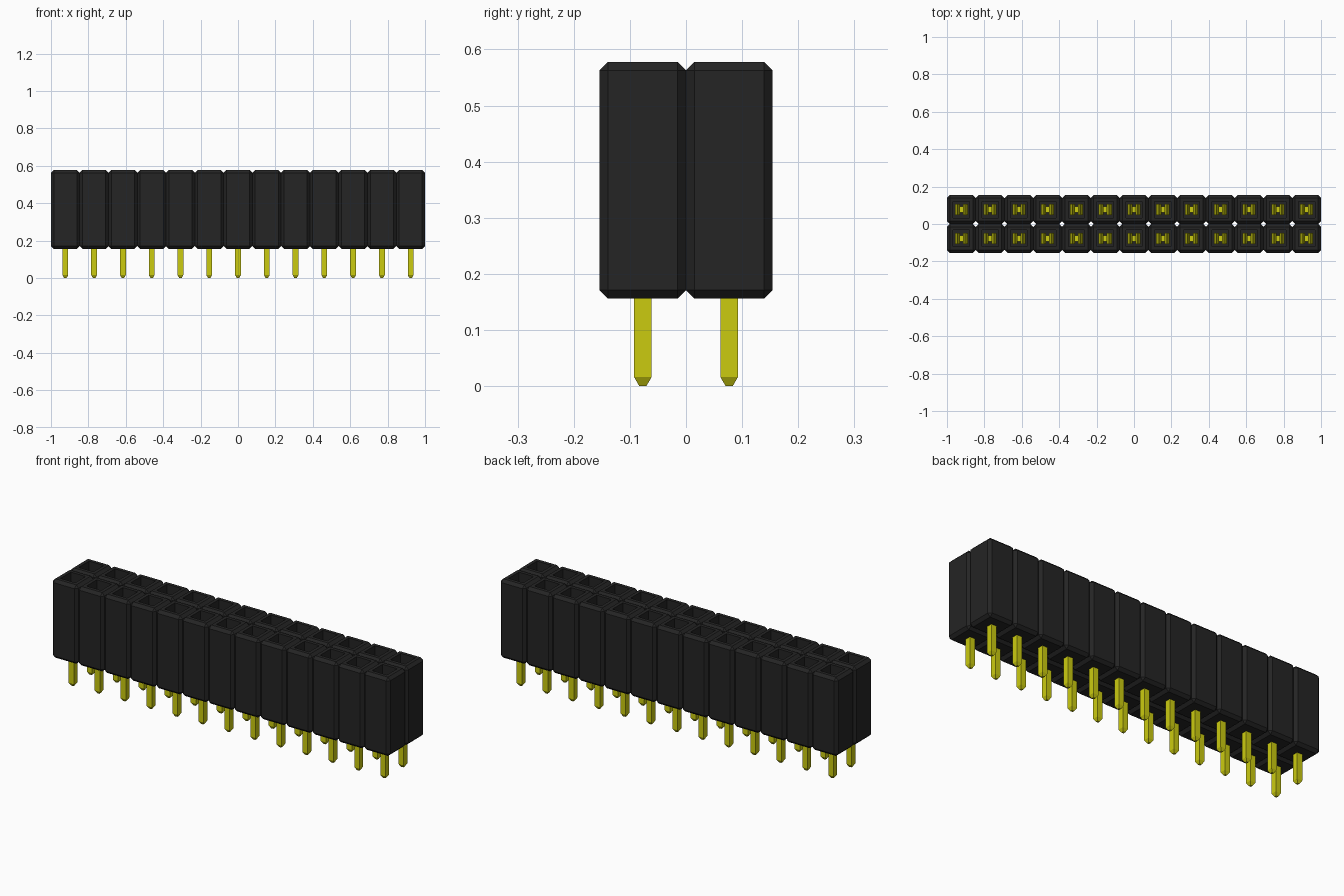
import bpy, bmesh
from mathutils import Matrix, Vector

cube = bpy.data.objects.get("Cube")
if cube:
    bpy.data.objects.remove(cube, do_unlink=True)

COLS, ROWS = 13, 2
PITCH = 2 / COLS
Z0, Z1 = 0.156, 0.578          # housing bottom and top
CHAMFER = 0.015
HOLE = 0.036                   # half width of a socket opening
FLOOR = 0.20                   # socket floor height


def material(name, rgb):
    m = bpy.data.materials.new(name)
    m.use_nodes = True
    m.diffuse_color = (*rgb, 1)
    bsdf = next(n for n in m.node_tree.nodes if n.type == 'BSDF_PRINCIPLED')
    bsdf.inputs["Base Color"].default_value = (*rgb, 1)
    return m


black = material("black plastic", (0.018, 0.018, 0.018))
gold = material("yellow gold", (0.60, 0.60, 0.005))


def to_mesh(bm, name, mat):
    bmesh.ops.recalc_face_normals(bm, faces=bm.faces)
    me = bpy.data.meshes.new(name)
    bm.to_mesh(me)
    bm.free()
    me.materials.append(mat)
    return me


def add(name, me, loc=(0, 0, 0)):
    ob = bpy.data.objects.new(name, me)
    ob.location = loc
    bpy.context.collection.objects.link(ob)
    return ob


def box(bm, size, centre):
    m = Matrix.Translation(centre) @ Matrix.Diagonal((*size, 1))
    return bmesh.ops.create_cube(bm, size=1, matrix=m)["verts"]


def socket_cell():
    """One chamfered block with a square well in its top."""
    bm = bmesh.new()
    box(bm, (PITCH, PITCH, Z1 - Z0), (0, 0, (Z0 + Z1) / 2))
    bmesh.ops.bevel(bm, geom=bm.edges[:], offset=CHAMFER, segments=1,
                    affect='EDGES', profile=0.5)
    bm.normal_update()
    top = max(bm.faces, key=lambda f: f.calc_center_median().z)
    bmesh.ops.inset_region(bm, faces=[top], thickness=PITCH / 2 - CHAMFER - HOLE)
    new = bmesh.ops.extrude_face_region(bm, geom=[top])["geom"]
    for v in new:
        if isinstance(v, bmesh.types.BMVert):
            v.co.z = FLOOR
    if top.is_valid:
        bm.faces.remove(top)
    return to_mesh(bm, "socket_cell", black)


centres = [((i - (COLS - 1) / 2) * PITCH, (j - (ROWS - 1) / 2) * PITCH)
           for i in range(COLS) for j in range(ROWS)]

# Housing: repeated cells, shared walls removed and joined along the grooves
cell = socket_cell()
bm = bmesh.new()
for x, y in centres:
    start = len(bm.verts)
    bm.from_mesh(cell)
    bm.verts.ensure_lookup_table()
    bmesh.ops.translate(bm, verts=bm.verts[start:], vec=(x, y, 0))
bpy.data.meshes.remove(cell)
bm.normal_update()


def is_shared(f):
    c, n = f.calc_center_median(), f.normal
    side_x = abs(n.x) > 0.99 and abs(c.x) < 0.99
    on_joint = abs((c.x + 1) / PITCH - round((c.x + 1) / PITCH)) < 0.01
    return (side_x and on_joint) or (abs(n.y) > 0.99 and abs(c.y) < 0.001)


bmesh.ops.delete(bm, geom=[f for f in bm.faces if is_shared(f)], context='FACES')
bmesh.ops.remove_doubles(bm, verts=bm.verts[:], dist=0.0005)
add("housing", to_mesh(bm, "housing", black))

# Pin: square post with a tapered tip
bm = bmesh.new()
box(bm, (0.031, 0.031, 0.204), (0, 0, 0.118))
bm.normal_update()
tip = min(bm.faces, key=lambda f: f.calc_center_median().z)
ext = bmesh.ops.extrude_face_region(bm, geom=[tip])["geom"]
for v in ext:
    if isinstance(v, bmesh.types.BMVert):
        v.co = Vector((v.co.x * 0.4, v.co.y * 0.4, 0))
if tip.is_valid:
    bm.faces.remove(tip)
pin = to_mesh(bm, "pin", gold)

# Contact: base plate with two leaf springs that pinch together and flare out
bm = bmesh.new()
box(bm, (0.066, 0.026, 0.008), (0, 0, 0.222))
PATH = [(0.031, 0.22), (0.031, 0.30), (0.008, 0.40), (0.020, 0.45)]
THICK, HALF = 0.004, 0.030
outline = PATH + [(x + THICK, z) for x, z in reversed(PATH)]
for s in (-1, 1):
    rings = [[bm.verts.new((s * x, y, z)) for x, z in outline] for y in (-HALF, HALF)]
    n, k = len(outline), len(PATH)
    for i in range(n):
        j = (i + 1) % n
        bm.faces.new((rings[0][i], rings[0][j], rings[1][j], rings[1][i]))
    for r in rings:
        for i in range(k - 1):
            bm.faces.new((r[i], r[i + 1], r[n - 2 - i], r[n - 1 - i]))
contact = to_mesh(bm, "contact", gold)

for i, (x, y) in enumerate(centres):
    add(f"pin_{i + 1}", pin, (x, y, 0))
    add(f"contact_{i + 1}", contact, (x, y, 0))
